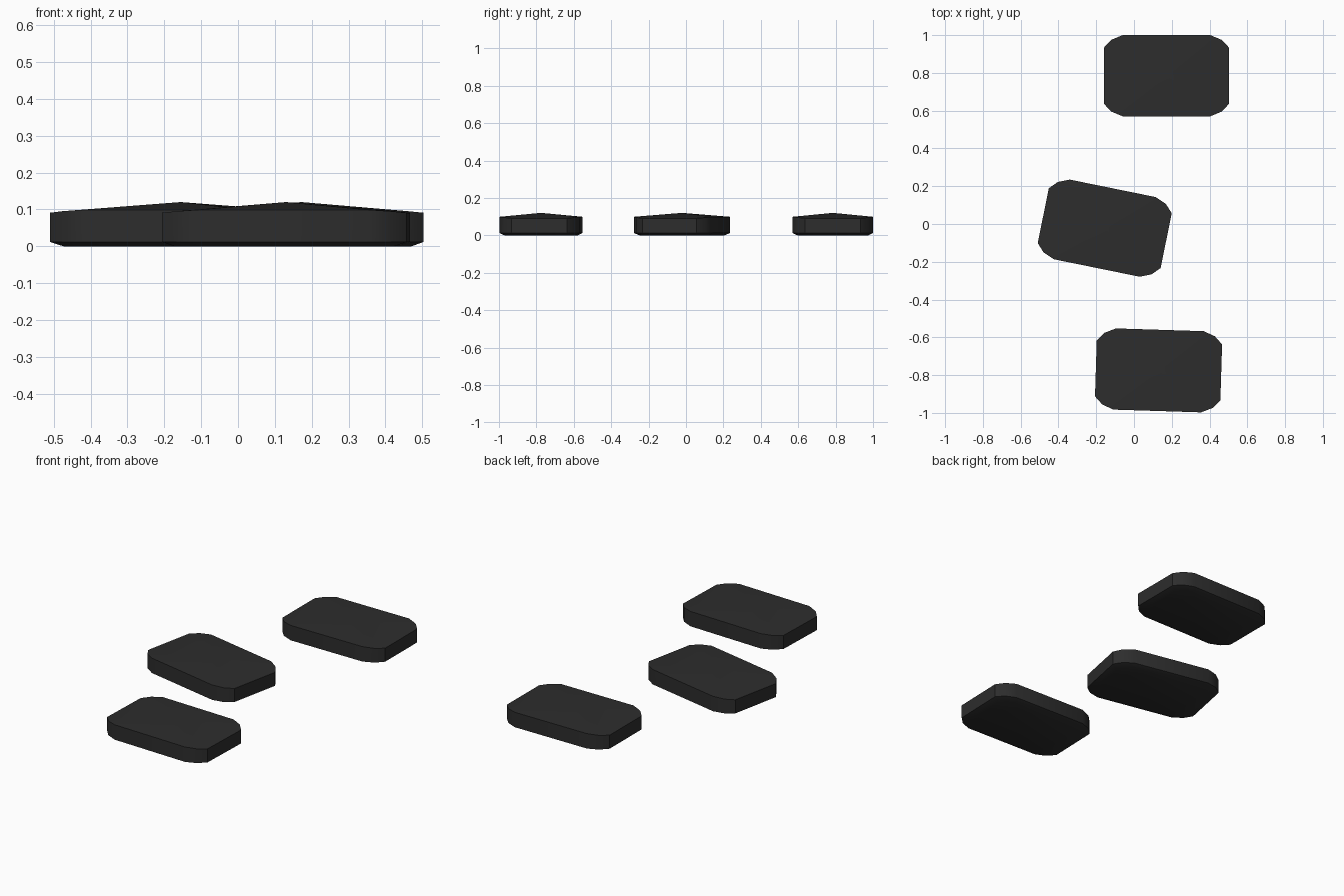
import bpy, bmesh, math
from mathutils import Vector

cube = bpy.data.objects.get("Cube")
if cube:
    bpy.data.objects.remove(cube)

mat = bpy.data.materials.new("charcoal stone")
mat.use_nodes = True
colour = (0.026, 0.026, 0.026, 1)
mat.diffuse_color = colour
bsdf = next(n for n in mat.node_tree.nodes if n.type == 'BSDF_PRINCIPLED')
bsdf.inputs["Base Color"].default_value = colour

HALF_X, HALF_Y = 0.332, 0.215
# One clipped corner: (x, y, rim height)
CORNER = [(HALF_X, 0.148, 0.091), (0.292, 0.19, 0.095), (0.232, HALF_Y, 0.099)]


def rim_outline():
    """Mirror the clipped corner into all four quadrants, anticlockwise."""
    pts = []
    for sx, sy in ((1, 1), (-1, 1), (-1, -1), (1, -1)):
        order = CORNER if sx * sy > 0 else CORNER[::-1]
        pts += [Vector((sx * x, sy * y, z)) for x, y, z in order]
    return pts


def make_stone(name, location, angle):
    bm = bmesh.new()
    outline = rim_outline()
    top = [bm.verts.new(p) for p in outline]
    low = [bm.verts.new((p.x, p.y, 0.012)) for p in outline]
    base = [bm.verts.new((p.x * 0.9, p.y * 0.88, 0)) for p in outline]
    peak = bm.verts.new((0, 0, 0.12))
    n = len(outline)
    for i in range(n):
        j = (i + 1) % n
        bm.faces.new((top[i], top[j], peak))            # domed top
        bm.faces.new((low[i], low[j], top[j], top[i]))  # side wall
        bm.faces.new((base[i], base[j], low[j], low[i]))  # lower bevel
    bm.faces.new(base[::-1])
    bmesh.ops.recalc_face_normals(bm, faces=bm.faces)
    mesh = bpy.data.meshes.new(name)
    bm.to_mesh(mesh)
    bm.free()
    mesh.materials.append(mat)
    ob = bpy.data.objects.new(name, mesh)
    ob.location = location
    ob.rotation_euler.z = math.radians(angle)
    bpy.context.collection.objects.link(ob)
    bpy.ops.object.select_all(action='DESELECT')
    ob.select_set(True)
    bpy.context.view_layer.objects.active = ob
    bpy.ops.object.shade_smooth_by_angle(angle=math.radians(30))


make_stone("back_stepping_stone", (0.172, 0.785, 0), 0)
make_stone("middle_stepping_stone", (-0.155, -0.022, 0), -11.5)
make_stone("front_stepping_stone", (0.13, -0.775, 0), -1.8)
